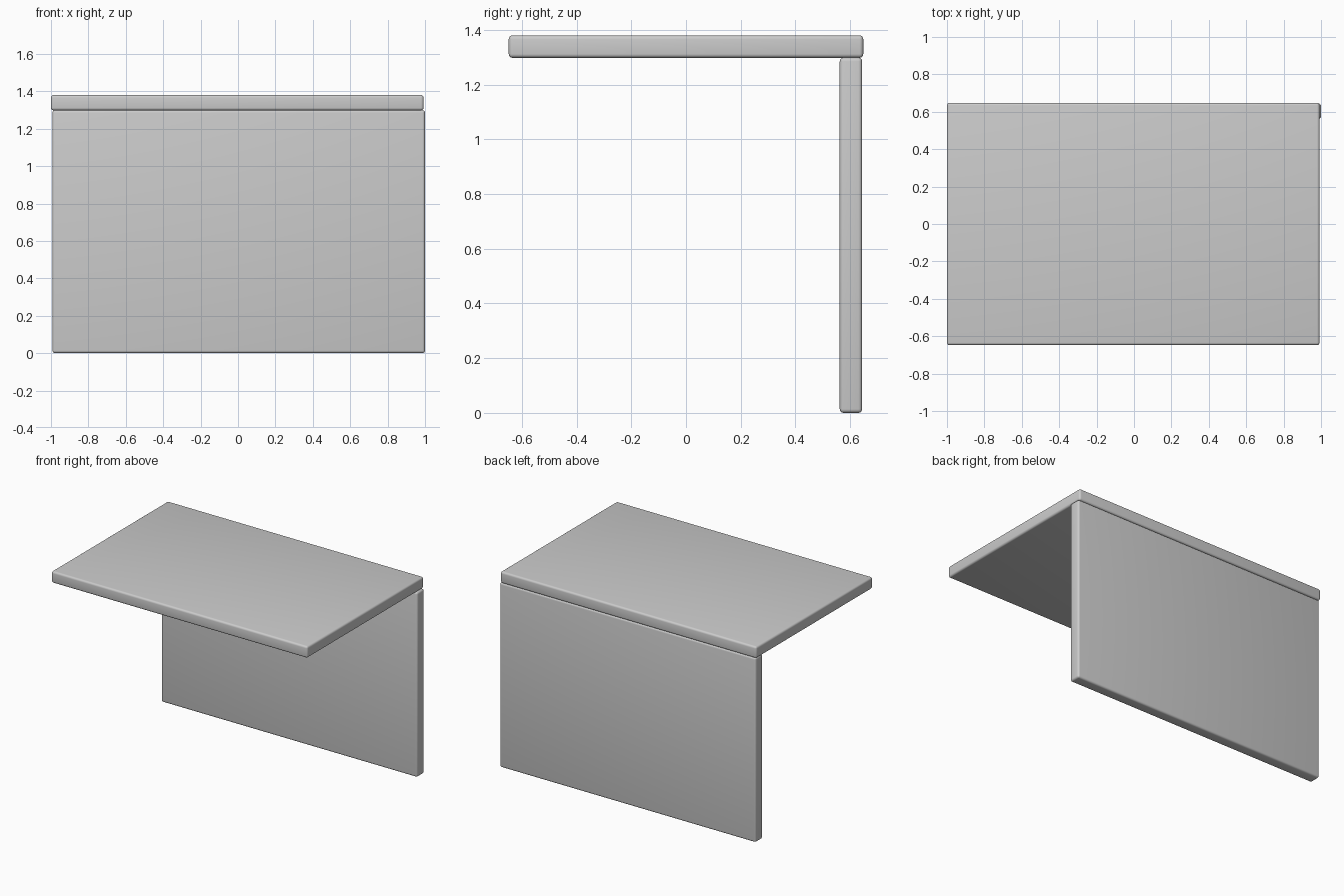
import bpy

if "Cube" in bpy.data.objects:
    bpy.data.objects.remove(bpy.data.objects["Cube"])


def rounded_panel(name, lo, hi, radius):
    """Box between two corners with softly rounded edges."""
    bpy.ops.mesh.primitive_cube_add(size=1, location=[(a + b) / 2 for a, b in zip(lo, hi)])
    ob = bpy.context.object
    ob.name = name
    ob.scale = [b - a for a, b in zip(lo, hi)]
    bpy.ops.object.transform_apply(location=False, rotation=False, scale=True)
    bevel = ob.modifiers.new("rounded_edges", 'BEVEL')
    bevel.width = radius
    bevel.segments = 4
    bevel.limit_method = 'NONE'
    bpy.ops.object.modifier_apply(modifier=bevel.name)
    bpy.ops.object.shade_smooth_by_angle()
    return ob


# Horizontal top board
rounded_panel("top_board", (-1.0, -0.648, 1.298), (0.992, 0.648, 1.38), 0.014)

# Upright back board, shifted slightly to the right under the rear edge
rounded_panel("back_board", (-0.992, 0.562, 0.0), (1.0, 0.644, 1.299), 0.014)
